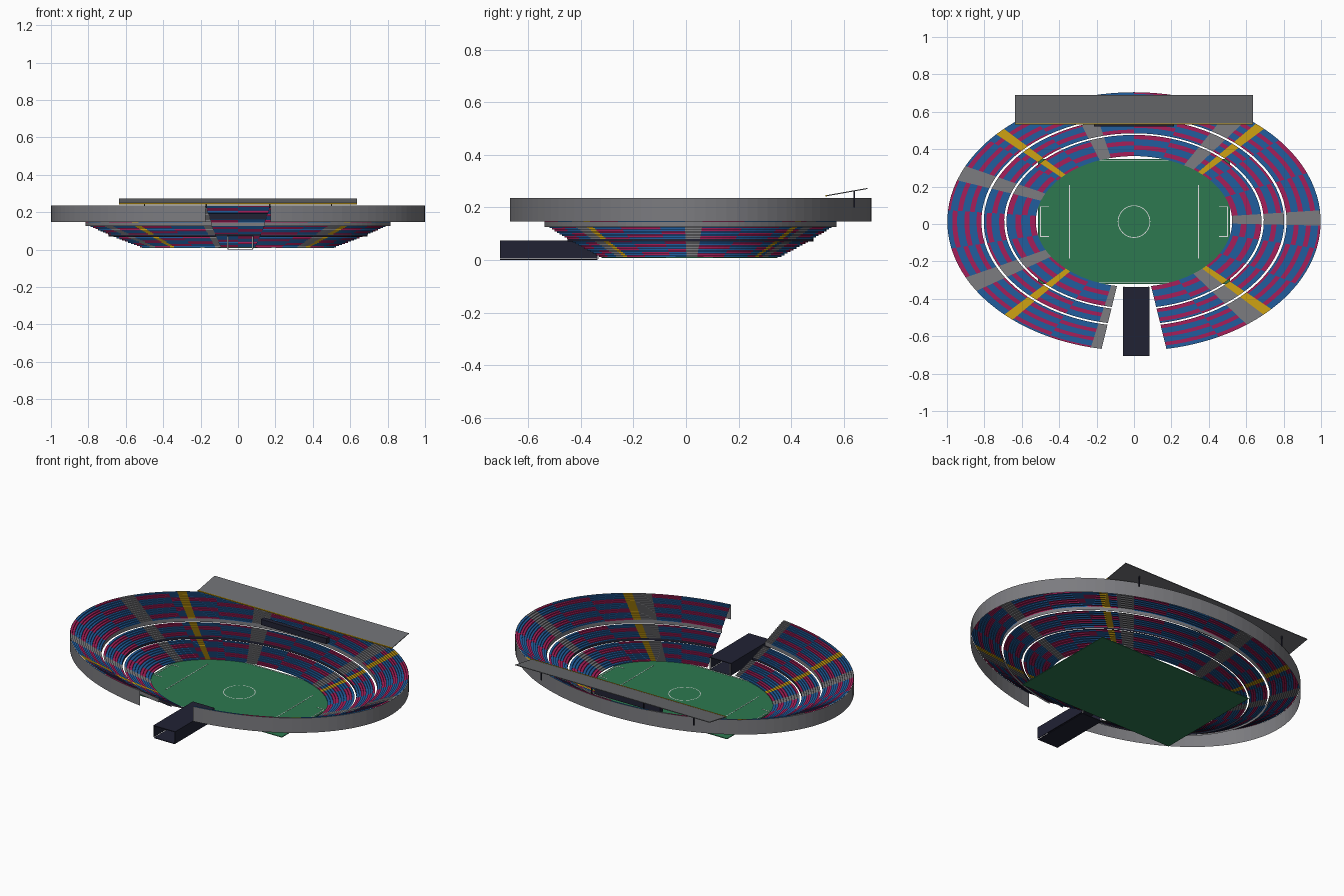
import bpy, bmesh, math
from mathutils import Vector

if "Cube" in bpy.data.objects:
    bpy.data.objects.remove(bpy.data.objects["Cube"])

CY = 0.013                     # centre of the bowl along y
SEGS = 100                     # seat blocks around the bowl
START, SWEEP = math.radians(-80), math.radians(340)


def material(name, rgb):
    m = bpy.data.materials.new(name)
    m.use_nodes = True
    m.diffuse_color = (*rgb, 1)
    bsdf = m.node_tree.nodes["Principled BSDF"]
    bsdf.inputs["Base Color"].default_value = (*rgb, 1)
    bsdf.inputs["Roughness"].default_value = 0.8
    return m


BLUE = material("seat blue", (0.015, 0.11, 0.34))
RED = material("seat crimson", (0.38, 0.013, 0.1))
GOLD = material("stair yellow", (0.62, 0.36, 0.006))
GREY = material("concrete grey", (0.2, 0.2, 0.215))
ROOF = material("roof grey", (0.15, 0.155, 0.165))
GREEN = material("grass green", (0.026, 0.19, 0.08))
NAVY = material("dark navy", (0.015, 0.016, 0.034))
WHITE = material("line white", (0.75, 0.75, 0.75))


def finish(name, bm, mats):
    mesh = bpy.data.meshes.new(name)
    bm.to_mesh(mesh)
    bm.free()
    for m in mats:
        mesh.materials.append(m)
    ob = bpy.data.objects.new(name, mesh)
    bpy.context.collection.objects.link(ob)
    return ob


def box(name, lo, hi, mat):
    bm = bmesh.new()
    bmesh.ops.create_cube(bm, size=1)
    for v in bm.verts:
        v.co = Vector([(a + b) / 2 + c * (b - a) for a, b, c in zip(lo, hi, v.co)])
    return finish(name, bm, [mat])


def bowl_point(i, rx, z):
    t = START + SWEEP * i / SEGS
    ry = 0.35 + (rx - 0.525) * 0.722
    return (rx * math.cos(t), CY + ry * math.sin(t), z)


def sweep(name, profile, mats, rule=lambda i, j: 0):
    """Carry an (rx, z) profile around the open elliptical bowl."""
    bm = bmesh.new()
    rings = [[bm.verts.new(bowl_point(i, r, z)) for r, z in profile]
             for i in range(SEGS + 1)]
    for i in range(SEGS):
        for j in range(len(profile) - 1):
            f = bm.faces.new((rings[i][j], rings[i][j + 1],
                              rings[i + 1][j + 1], rings[i + 1][j]))
            f.material_index = rule(i, j)
    return finish(name, bm, mats)


# Stepped seating tiers with aisles and a staggered colour pattern
YELLOW_AISLES = {10, 37, 63, 90}
GREY_AISLES = {8, 9, 23, 24, 39, 40, 54, 55, 69, 70, 84, 85, 99}


def seat_colour(i, j):
    if i in YELLOW_AISLES:
        return 2
    if i in GREY_AISLES:
        return 3
    return 1 if (j // 2 + 3 * (i // 5)) % 5 < 2 else 0


def tier(name, r0, r1, z0, z1, rows):
    profile = [(r0, z0)]
    for k in range(rows):
        z = z0 + (z1 - z0) * (k + 1) / rows
        profile += [(r0 + (r1 - r0) * k / rows, z),
                    (r0 + (r1 - r0) * (k + 1) / rows, z)]
    sweep(name, profile, [BLUE, RED, GOLD, GREY], seat_colour)


tier("lower_tier", 0.525, 0.682, 0.012, 0.073, 10)
tier("middle_tier", 0.694, 0.803, 0.08, 0.127, 8)
tier("upper_tier", 0.816, 0.998, 0.145, 0.234, 14)

# Parapets in front of the upper tiers, and the outer wall
sweep("middle_parapet", [(0.693, 0.07), (0.693, 0.084)], [NAVY])
sweep("upper_parapet", [(0.816, 0.125), (0.816, 0.147)], [GREY])
sweep("outer_wall", [(1.0, 0.235), (1.0, 0.147)], [GREY])

# Pitch
PZ = 0.012
box("pitch", (-0.513, CY - 0.335, PZ - 0.004), (0.513, CY + 0.335, PZ), GREEN)


def line(name, x0, y0, x1, y1):
    w = 0.0018
    box(name, (x0 - w, CY + y0 - w, PZ), (x1 + w, CY + y1 + w, PZ + 0.001), WHITE)


for s, side in ((-1, "right"), (1, "left")):
    line(side + "_area_line", s * 0.345, -0.195, s * 0.345, 0.195)
    line(side + "_goal_line", s * 0.5, -0.08, s * 0.5, 0.08)
    for y in (-0.08, 0.08):
        a, b = sorted((s * 0.455, s * 0.5))
        line(side + "_box_line", a, y, b, y)
    line(side + "_touch_line", -0.2, s * 0.327, 0.2, s * 0.327)

# Centre circle
bm = bmesh.new()
N = 48
rim = [[bm.verts.new((r * math.cos(k * math.tau / N),
                      CY + r * math.sin(k * math.tau / N), PZ + 0.001))
        for k in range(N)] for r in (0.083, 0.087)]
for k in range(N):
    n = (k + 1) % N
    bm.faces.new((rim[0][k], rim[1][k], rim[1][n], rim[0][n]))
finish("centre_circle", bm, [WHITE])

# Entrance tunnel, open at both ends
X0, X1, Y0, Y1, TOP, T = -0.06, 0.083, -0.707, -0.337, 0.075, 0.004
box("tunnel_roof", (X0, Y0, TOP - T), (X1, Y1, TOP), NAVY)
box("tunnel_right_wall", (X0, Y0, 0.006), (X0 + T, Y1, TOP), NAVY)
box("tunnel_left_wall", (X1 - T, Y0, 0.006), (X1, Y1, TOP), NAVY)
box("tunnel_floor", (X0 + T, Y0, 0), (X1 - T, Y1, 0.004), NAVY)
for x in (X0 + T, X1 - 2 * T):
    box("tunnel_post", (x, Y1 - T, 0.004), (x + T, Y1 + T, TOP - T), WHITE)

# Press box at the back of the bowl
box("press_box", (-0.215, 0.522, 0.16), (0.215, 0.55, 0.193), NAVY)

# Sloping stand roof with a yellow front edge and slim posts
bm = bmesh.new()
bmesh.ops.create_cube(bm, size=1)
for v in bm.verts:
    back = v.co.y > 0
    v.co = Vector((v.co.x * 1.274, 0.69 if back else 0.537,
                   (0.272 if back else 0.245) + v.co.z * 0.004))
finish("stand_roof", bm, [ROOF])
box("roof_front_edge", (-0.637, 0.531, 0.242), (0.637, 0.537, 0.248), GOLD)
for x in (-0.5, -0.17, 0.17, 0.5):
    box("roof_post", (x - 0.003, 0.637, 0.2), (x + 0.003, 0.643, 0.262), NAVY)
